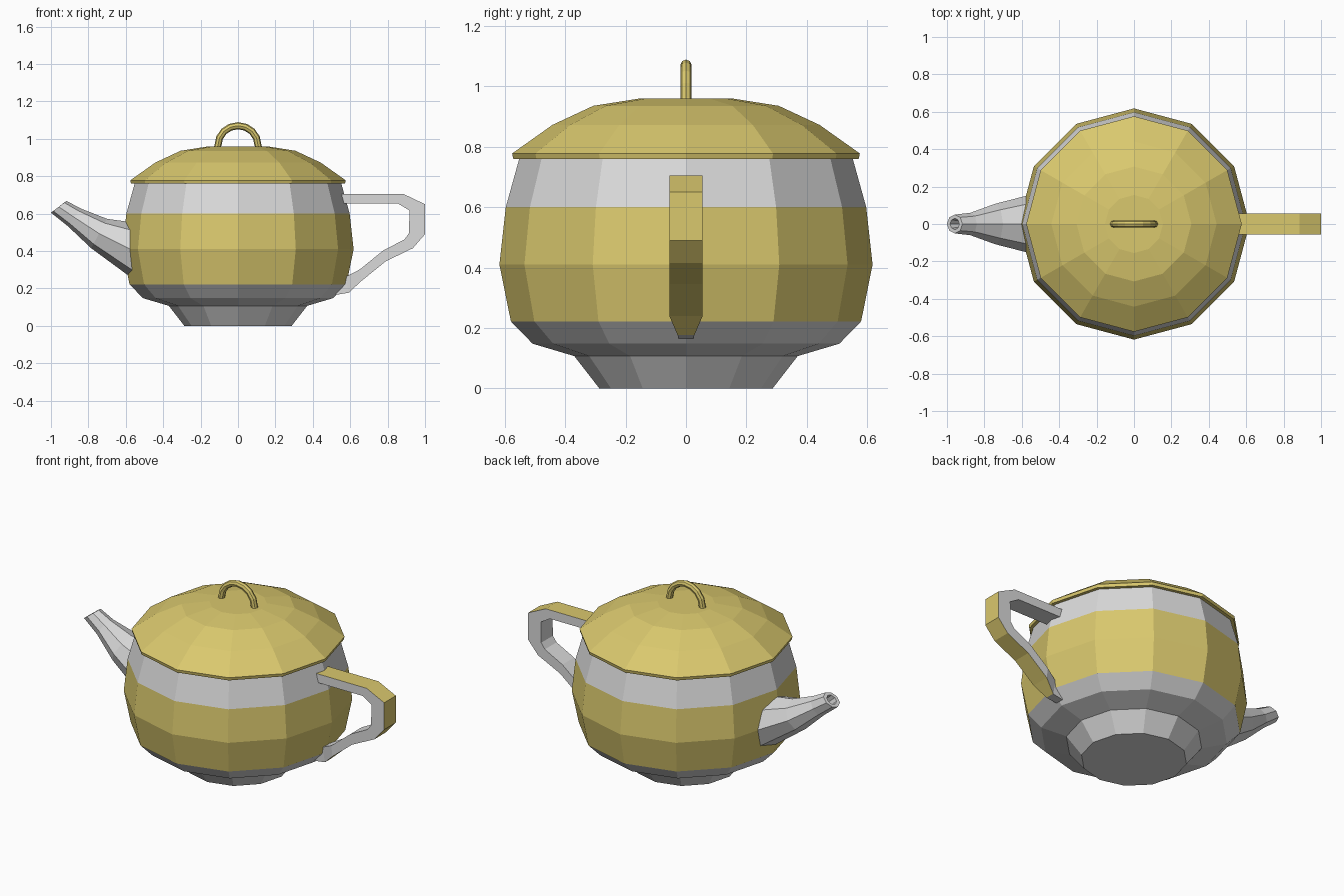
import bpy, bmesh, math
from mathutils import Vector

if "Cube" in bpy.data.objects:
    bpy.data.objects.remove(bpy.data.objects["Cube"])


def material(name, rgb):
    m = bpy.data.materials.new(name)
    m.diffuse_color = (*rgb, 1)
    m.use_nodes = True
    m.node_tree.nodes["Principled BSDF"].inputs["Base Color"].default_value = m.diffuse_color
    return m


GOLD = material("gold", (0.70, 0.58, 0.155))
GREY = material("light grey", (0.70, 0.70, 0.70))


def loft(name, rings, mats, rule=None, cap_start=True, cap_end=True):
    """Skin a list of equal-length point rings; rule(face, side) picks the material."""
    bm = bmesh.new()
    loops = [[bm.verts.new(p) for p in ring] for ring in rings]
    n = len(loops[0])
    sides = {}
    for a, b in zip(loops, loops[1:]):
        for i in range(n):
            j = (i + 1) % n
            sides[bm.faces.new((a[i], a[j], b[j], b[i]))] = i
    if cap_start:
        bm.faces.new(loops[0][::-1])
    if cap_end:
        bm.faces.new(loops[-1])
    bmesh.ops.recalc_face_normals(bm, faces=bm.faces)
    if rule:
        for f in bm.faces:
            f.material_index = rule(f, sides.get(f, -1))
    mesh = bpy.data.meshes.new(name)
    bm.to_mesh(mesh)
    bm.free()
    for m in mats:
        mesh.materials.append(m)
    ob = bpy.data.objects.new(name, mesh)
    bpy.context.collection.objects.link(ob)
    return ob


def oval(center, u, v, n):
    return [center + u * math.cos(math.tau * i / n) + v * math.sin(math.tau * i / n)
            for i in range(n)]


def turned(profile, n=12):
    return [oval(Vector((0, 0, z)), Vector((r, 0, 0)), Vector((0, r, 0)), n)
            for r, z in profile]


# Pot body: gold belt between grey foot and grey shoulder
body = [(0.287, 0), (0.37, 0.107), (0.508, 0.148), (0.58, 0.222),
        (0.618, 0.41), (0.597, 0.60), (0.552, 0.762)]
loft("body", turned(body), [GREY, GOLD],
     lambda f, s: int(0.222 < f.calc_center_median().z < 0.60))

# Domed lid
lid = [(0.572, 0.76), (0.576, 0.778), (0.442, 0.873), (0.307, 0.936), (0.155, 0.96)]
loft("lid", turned(lid), [GOLD])

# Lid loop: half ring of thin tube
arch = []
for x, z in [(-0.115, 0.945)] + [
        (-0.107 * math.cos(math.pi * k / 8), 0.965 + 0.105 * math.sin(math.pi * k / 8))
        for k in range(9)] + [(0.115, 0.945)]:
    out = Vector((x, 0, max(z - 0.965, 0))).normalized()
    arch.append(oval(Vector((x, 0, z)), out * 0.019, Vector((0, 0.019, 0)), 8))
loft("lid_loop", arch, [GOLD])

# Spout: sections given by top point, bottom point and half width
sections = [((-0.54, 0.55), (-0.54, 0.235), 0.16),
            ((-0.70, 0.572), (-0.785, 0.415), 0.108),
            ((-0.84, 0.627), (-0.91, 0.533), 0.06),
            ((-0.917, 0.668), (-1.0, 0.605), 0.05),
            ((-0.934, 0.656), (-0.983, 0.617), 0.03),
            ((-0.885, 0.61), (-0.93, 0.572), 0.025)]
rings = []
for (tx, tz), (bx, bz), w in sections:
    top, bottom = Vector((tx, 0, tz)), Vector((bx, 0, bz))
    rings.append(oval((top + bottom) / 2, (top - bottom) / 2, Vector((0, w, 0)), 8))
loft("spout", rings, [GREY])

# Handle: outer point, inner point, half width; outer strip is gold
grip = [((0.545, 0.705), (0.545, 0.653), 0.055),
        ((0.885, 0.705), (0.857, 0.653), 0.055),
        ((1.0, 0.65), (0.917, 0.617), 0.055),
        ((1.0, 0.49), (0.914, 0.495), 0.055),
        ((0.935, 0.415), (0.89, 0.462), 0.055),
        ((0.79, 0.345), (0.775, 0.402), 0.055),
        ((0.66, 0.24), (0.652, 0.302), 0.055),
        ((0.592, 0.177), (0.575, 0.262), 0.028),
        ((0.525, 0.166), (0.525, 0.235), 0.025)]
rings = [[Vector((ox, -w, oz)), Vector((ox, w, oz)), Vector((ix, w, iz)), Vector((ix, -w, iz))]
         for (ox, oz), (ix, iz), w in grip]
loft("handle", rings, [GREY, GOLD],
     lambda f, s: int(s == 0 and f.calc_center_median().z > 0.18))
